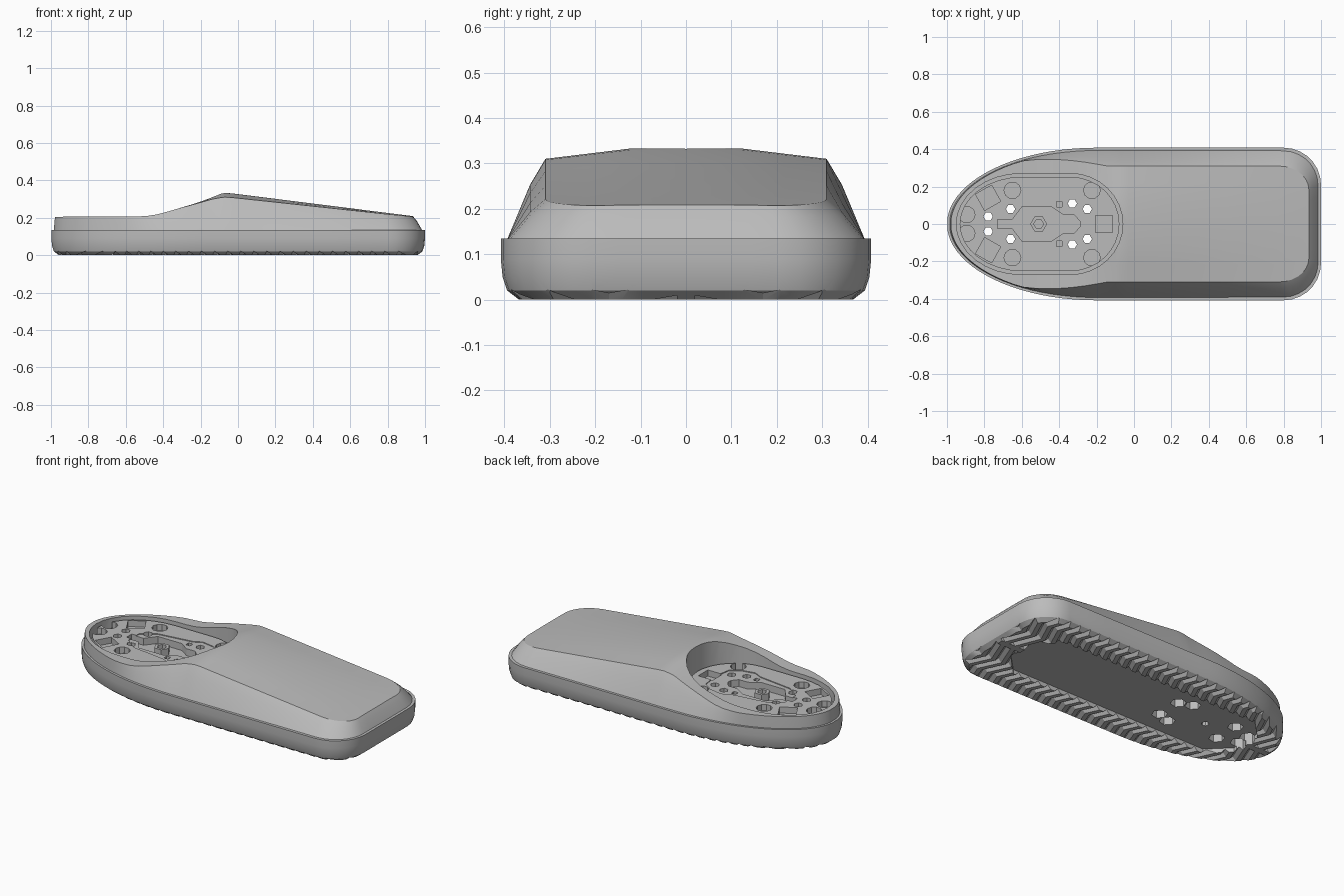
import bpy, bmesh
from math import sin, cos, pi, radians

if "Cube" in bpy.data.objects:
    bpy.data.objects.remove(bpy.data.objects["Cube"])

grey = bpy.data.materials.new("mid_grey")
grey.use_nodes = True
grey.diffuse_color = (0.5, 0.5, 0.5, 1)
grey.node_tree.nodes["Principled BSDF"].inputs["Base Color"].default_value = (0.5, 0.5, 0.5, 1)

ACROSS = [-0.7, -0.4, 0, 0.4, 0.7]      # inner points of each row over the roof
STRAIGHT = [-0.14, -0.1, -0.07, -0.03, 0.2, 0.5]


def lerp(a, b, t):
    return a + (b - a) * t


def ramp(x, pts):
    """Piecewise linear value at x."""
    for (xa, ya), (xb, yb) in zip(pts, pts[1:]):
        if x <= xb:
            return lerp(ya, yb, max(0, (x - xa) / (xb - xa)))
    return pts[-1][1]


def make_object(name, bm):
    bmesh.ops.recalc_face_normals(bm, faces=bm.faces[:])
    mesh = bpy.data.meshes.new(name)
    bm.to_mesh(mesh)
    bm.free()
    mesh.materials.append(grey)
    obj = bpy.data.objects.new(name, mesh)
    bpy.context.scene.collection.objects.link(obj)
    return obj


def stations(x0, x1, half, r):
    """Half outline: long round toe at -x, rounded corner at +x."""
    out = []
    for i in range(21):
        a = radians(lerp(4, 90, i / 20))
        out.append((x0 + (-0.2 - x0) * (1 - cos(a)), half * sin(a)))
    out += [(x, half) for x in STRAIGHT]
    for i in range(8):
        a = pi / 2 * i / 7
        out.append((x1 - r + r * sin(a), half - r + r * cos(a)))
    return out


def ring(st, z):
    """Closed outline from stations; z is a function of x and y."""
    pts = [(x, -y) for x, y in st]
    pts += [(st[-1][0], st[-1][1] * t) for t in ACROSS]
    pts += [(x, y) for x, y in reversed(st)]
    pts += [(st[0][0], st[0][1] * t) for t in reversed(ACROSS)]
    return [(x, y, z(x, y)) for x, y in pts]


def loft(name, rings, st, z):
    """Walls through the rings, flat floor and a gridded roof."""
    bm = bmesh.new()
    vs = [[bm.verts.new(p) for p in r] for r in rings]
    n, m, k = len(vs[0]), len(st), len(ACROSS)
    for a, b in zip(vs, vs[1:]):
        for i in range(n):
            j = (i + 1) % n
            bm.faces.new((a[i], a[j], b[j], b[i]))
    bm.faces.new(vs[0][::-1])
    top, rows = vs[-1], []
    for i, (x, y) in enumerate(st):
        if i == 0:
            inner = top[2 * m + k:][::-1]
        elif i == m - 1:
            inner = top[m:m + k]
        else:
            inner = [bm.verts.new((x, y * t, z(x, y * t))) for t in ACROSS]
        rows.append([top[i]] + inner + [top[2 * m + k - 1 - i]])
    for a, b in zip(rows, rows[1:]):
        for j in range(k + 1):
            bm.faces.new((a[j], b[j], b[j + 1], a[j + 1]))
    return make_object(name, bm)


def add_prism(bm, pts, z0, z1):
    low = [bm.verts.new((x, y, z0)) for x, y in pts]
    high = [bm.verts.new((x, y, z1)) for x, y in pts]
    bm.faces.new(low[::-1])
    bm.faces.new(high)
    for i in range(len(pts)):
        j = (i + 1) % len(pts)
        bm.faces.new((low[i], low[j], high[j], high[i]))


def prisms(name, shapes, z0, z1):
    bm = bmesh.new()
    for s in shapes:
        add_prism(bm, s, z0, z1)
    return make_object(name, bm)


def cut(target, cutter):
    mod = target.modifiers.new("cut", "BOOLEAN")
    mod.operation, mod.solver, mod.use_self = "DIFFERENCE", "EXACT", True
    mod.object = cutter
    deps = bpy.context.evaluated_depsgraph_get()
    mesh = bpy.data.meshes.new_from_object(target.evaluated_get(deps))
    target.modifiers.clear()
    target.data = mesh
    bpy.data.objects.remove(cutter)


def ngon(x, y, r, n, turn=0.0):
    return [(x + r * cos(turn + 2 * pi * i / n), y + r * sin(turn + 2 * pi * i / n)) for i in range(n)]


def mirrored(half):
    return half + [(x, -y) for x, y in reversed(half)]


def both(pts):
    return [(x, s * y) for x, y in pts for s in (1, -1)]


def oval(inset):
    """Recess outline with a longer toe end."""
    right = [(-0.34 + (0.28 - inset) * cos(a), (0.27 - inset) * sin(a))
             for a in [pi * (i / 16 - 0.5) for i in range(17)]]
    left = [(-0.6 + (0.35 - inset) * cos(a), (0.27 - inset) * sin(a))
            for a in [pi * (i / 16 + 0.5) for i in range(17)]]
    return right + left


# Base with rounded lower edge
def base_line(d):
    return stations(-1 + d, 1 - d, 0.408 - d, 0.2 - d)


LEVELS = [(0, 0.04), (0.02, 0.014), (0.05, 0.004), (0.09, 0), (0.135, 0)]
base = loft("base", [ring(base_line(d), lambda x, y, h=h: h) for h, d in LEVELS],
            base_line(0), lambda x, y: 0.135)

# Upper shell: low toe, steep rise to a crest, long fall to the heel
RISE = [(-1, .205), (-.5, .207), (-.42, .22), (-.3, .255), (-.12, .322), (-.07, .333), (-.03, .33), (.94, .208)]


def roof(x, y):
    crown = ramp(x, [(-0.3, 0), (-0.07, 0.023), (0.94, 0.004)])
    return ramp(x, RISE) - crown * max(0, (abs(y) - 0.12) / 0.19)


foot = base_line(0.013)
top = [(x, y * ramp(x, [(-0.6, 1), (-0.14, 0.79)])) for x, y in stations(-0.98, 0.935, 0.392, 0.16)]
low_ring, top_ring = ring(foot, lambda x, y: 0.13), ring(top, roof)
shoulder = [(lerp(a[0], b[0], .6), lerp(a[1], b[1], .6), lerp(a[2], b[2], .68))
            for a, b in zip(low_ring, top_ring)]
shell = loft("upper_shell", [low_ring, shoulder, top_ring], top, roof)
cut(shell, prisms("recess_cutter", [oval(0)], 0.14, 0.5))

# Insert plate with its sockets, panel and central cavity
plate = prisms("insert_plate", [oval(0.018)], 0.138, 0.192)
panel = mirrored([(-.7, .05), (-.62, .11), (-.4, .14), (-.35, .165), (-.27, .15), (-.21, .11), (-.2, .05)])
cavity = mirrored([(-.73, .025), (-.65, .025), (-.6, .09), (-.44, .09), (-.38, .05), (-.32, .05), (-.29, .015)])
cut(plate, prisms("panel_cutter", [panel], 0.187, 0.3))
cut(plate, prisms("cavity_cutter", [cavity], 0.145, 0.3))
sockets = [ngon(x, y, 0.045, 10) for x, y in both([(-.895, .05), (-.65, .18), (-.225, .18)])]
sockets += [ngon(-0.78, s * 0.14, 0.07, 4, s * 1.3) for s in (1, -1)]
sockets += [ngon(x, y, 0.02, 4, pi / 4) for x, y in both([(-.4, .105)])]
sockets += [ngon(-0.16, 0, 0.065, 4, pi / 4)]
cut(plate, prisms("socket_cutter", sockets, 0.155, 0.3))

# Hexagonal post in the cavity
post = prisms("centre_post", [ngon(-0.51, 0, 0.045, 6)], 0.14, 0.185)
cut(post, prisms("post_cutter", [ngon(-0.51, 0, 0.026, 6)], 0.155, 0.3))

# Through holes, wider underneath
HOLES = both([(-.78, .04), (-.66, .08), (-.33, .11), (-.25, .08)])
for part in (base, shell, plate):
    cut(part, prisms("hole_cutter", [ngon(x, y, 0.025, 6) for x, y in HOLES], -0.1, 0.5))
for x, y in HOLES:
    cut(base, prisms("counterbore_cutter", [ngon(x, y, 0.045, 6, 0.2)], -0.1, 0.11))
cut(base, prisms("small_hole_cutter", [ngon(-0.51, 0, 0.022, 8)], -0.1, 0.1))

# Sole: sunken middle and chevron tread grooves around it
pocket = mirrored([(-.8, .1), (-.68, .22), (.68, .22), (.8, .1)])
cut(base, prisms("pocket_cutter", [pocket], -0.1, 0.027))
bm = bmesh.new()
for i in range(29):
    x = -0.99 + 0.07 * i
    path = [(x, 0.17), (x + 0.06, 0.3), (x, 0.46)]
    if abs(x) > 0.7:
        path = [(x + 0.06, 0.02)] + path
    for side in (1, -1):
        prev = None
        for px, py in path:
            cur = [bm.verts.new((px + dx, side * py, z)) for dx, z in ((-.026, -.005), (.026, -.005), (0, .022))]
            if prev:
                for j in range(3):
                    k = (j + 1) % 3
                    bm.faces.new((prev[j], prev[k], cur[k], cur[j]))
            else:
                bm.faces.new(cur)
            prev = cur
        bm.faces.new(prev)
cut(base, make_object("tread_cutter", bm))

# Smooth curved surfaces, keeping hard edges
for obj in (base, shell, plate, post):
    bpy.ops.object.select_all(action="DESELECT")
    obj.select_set(True)
    bpy.context.view_layer.objects.active = obj
    bpy.ops.object.shade_smooth_by_angle(angle=radians(25))
